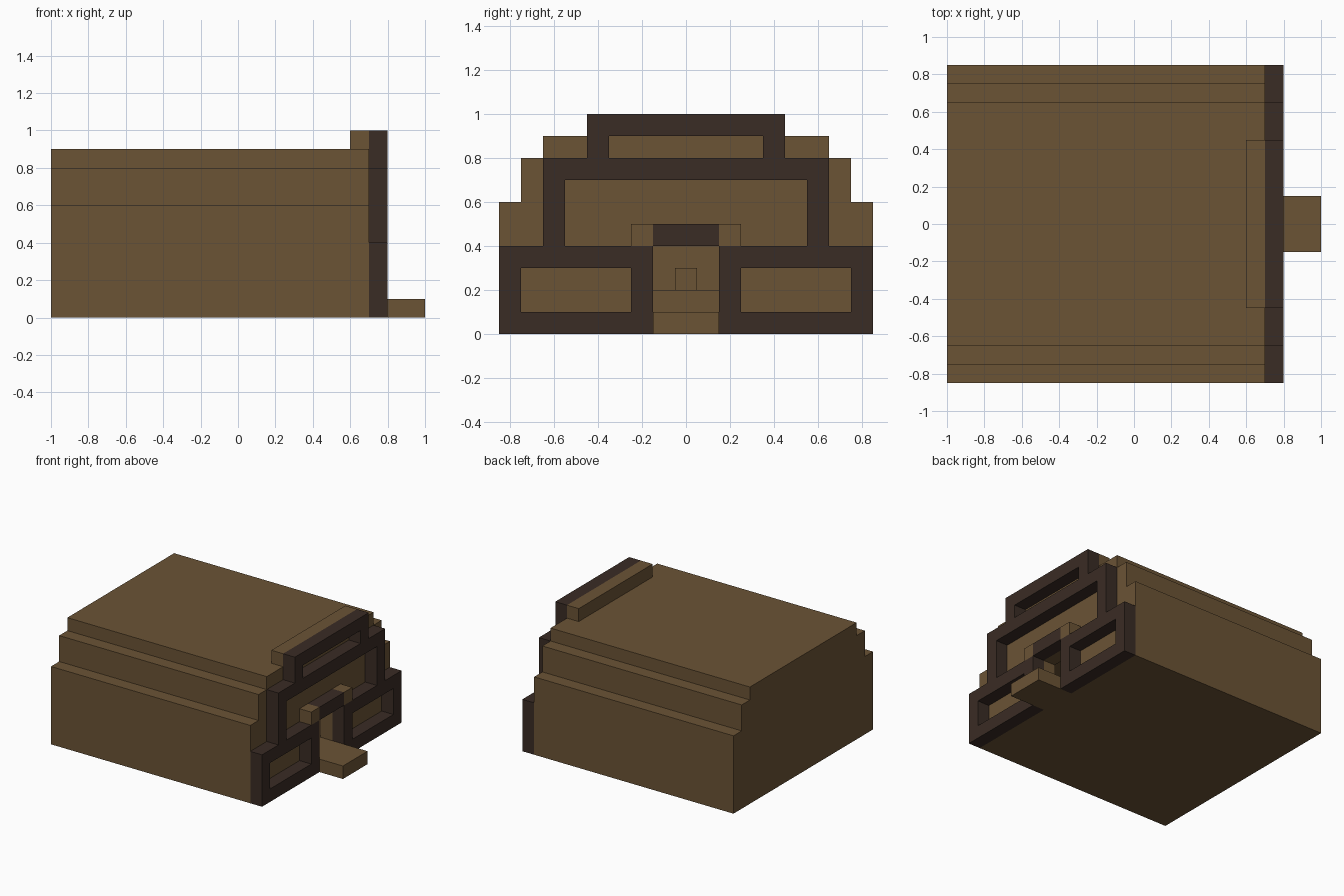
import bpy
import bmesh

cube = bpy.data.objects.get("Cube")
if cube:
    bpy.data.objects.remove(cube, do_unlink=True)


def make_material(name, rgb):
    mat = bpy.data.materials.new(name)
    mat.use_nodes = True
    mat.diffuse_color = (*rgb, 1)
    mat.node_tree.nodes["Principled BSDF"].inputs["Base Color"].default_value = (*rgb, 1)
    return mat


BROWN = make_material("earth brown", (0.147, 0.087, 0.036))
DARK = make_material("dark timber", (0.042, 0.025, 0.018))


def stepped_prism(name, half, x0, x1, mat):
    """Extrude a mirrored (y, z) half profile along x."""
    outline = half + [(-y, z) for y, z in reversed(half)]
    bm = bmesh.new()
    face = bm.faces.new([bm.verts.new((x0, y, z)) for y, z in outline])
    ext = bmesh.ops.extrude_face_region(bm, geom=[face])
    moved = [v for v in ext["geom"] if isinstance(v, bmesh.types.BMVert)]
    bmesh.ops.translate(bm, verts=moved, vec=(x1 - x0, 0, 0))
    bmesh.ops.recalc_face_normals(bm, faces=bm.faces)
    mesh = bpy.data.meshes.new(name)
    bm.to_mesh(mesh)
    bm.free()
    mesh.materials.append(mat)
    obj = bpy.data.objects.new(name, mesh)
    bpy.context.scene.collection.objects.link(obj)
    return obj


def box(name, x, y, z, mat):
    """Box from (min, max) ranges on each axis."""
    obj = stepped_prism(name, [(0.5, 0), (0.5, 1)], x[0], x[1], mat)
    for v in obj.data.vertices:
        v.co.y = y[0] + (v.co.y + 0.5) * (y[1] - y[0])
        v.co.z = z[0] + v.co.z * (z[1] - z[0])
    return obj


def cut(target, x, y, z):
    """Cut a box-shaped opening, then discard the cutter."""
    cutter = box("cutter", x, y, z, target.data.materials[0])
    cutter.hide_render = True
    mod = target.modifiers.new("opening", "BOOLEAN")
    mod.operation = "DIFFERENCE"
    mod.solver = "EXACT"
    mod.object = cutter
    bpy.context.view_layer.objects.active = target
    bpy.ops.object.modifier_apply(modifier=mod.name)
    bpy.data.objects.remove(cutter, do_unlink=True)


# Stepped main body with an inner chamber and doorway
body = stepped_prism("main_body", [(0.85, 0), (0.85, 0.6), (0.75, 0.6), (0.75, 0.8),
                                   (0.65, 0.8), (0.65, 0.9)], -1, 0.7, BROWN)
cut(body, (-0.9, 0.6), (-0.65, 0.65), (0.1, 0.7))
cut(body, (0.5, 0.8), (-0.15, 0.15), (0.1, 0.4))
box("parapet", (0.6, 0.7), (-0.45, 0.45), (0.9, 1), BROWN)

# Dark facade frame with recessed panels and a door opening
frame = stepped_prism("facade_frame", [(0.85, 0), (0.85, 0.4), (0.65, 0.4), (0.65, 0.8),
                                       (0.45, 0.8), (0.45, 1)], 0.7, 0.8, DARK)
through = (0.6, 0.9)
cut(frame, through, (-0.35, 0.35), (0.8, 0.9))
cut(frame, through, (-0.55, 0.55), (0.4, 0.7))
cut(frame, through, (-0.15, 0.15), (-0.1, 0.5))
for y in ((-0.75, -0.25), (0.25, 0.75)):
    cut(frame, through, y, (0.1, 0.3))

# Door lintel with a block at each end
box("door_lintel", (0.7, 0.8), (-0.15, 0.15), (0.4, 0.5), DARK)
for side, y in (("right", (-0.25, -0.15)), ("left", (0.15, 0.25))):
    box(side + "_lintel_block", (0.7, 0.8), y, (0.4, 0.5), BROWN)

# Entrance step
box("entrance_step", (0.7, 1), (-0.15, 0.15), (0, 0.1), BROWN)

# Raised platform and pedestal inside the chamber
box("inner_platform", (-0.9, -0.3), (-0.65, 0.65), (0.1, 0.2), BROWN)
box("inner_pedestal", (-0.65, -0.55), (-0.05, 0.05), (0.2, 0.3), BROWN)
